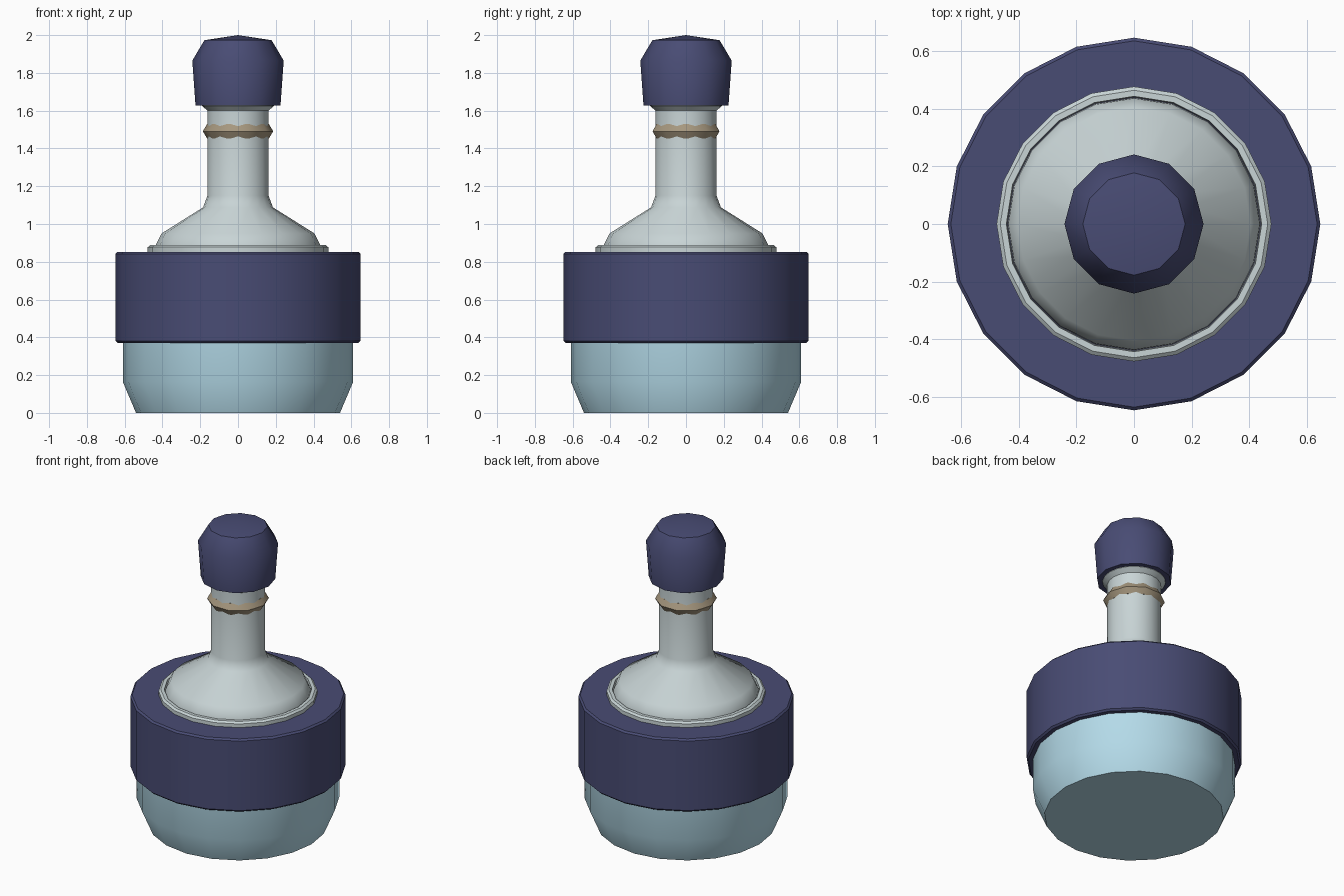
import bpy, bmesh, math

if "Cube" in bpy.data.objects:
    bpy.data.objects.remove(bpy.data.objects["Cube"])


def material(name, rgb):
    m = bpy.data.materials.new(name)
    m.diffuse_color = (*rgb, 1)
    m.use_nodes = True
    m.node_tree.nodes["Principled BSDF"].inputs["Base Color"].default_value = m.diffuse_color
    return m


NAVY = material("navy", (0.066, 0.072, 0.175))
BLUE = material("pale_blue", (0.46, 0.71, 0.82))
GLASS = material("pale_grey", (0.58, 0.66, 0.67))
TAN = material("tan", (0.38, 0.31, 0.21))


def lathe(name, profile, sides, mat, closed=False):
    """Revolve (radius, z) points around z; radius 0 gives a pole."""
    bm = bmesh.new()
    rings = []
    for r, z in profile:
        if r == 0:
            rings.append([bm.verts.new((0, 0, z))] * sides)
        else:
            rings.append([bm.verts.new((r * math.cos(2 * math.pi * i / sides),
                                        r * math.sin(2 * math.pi * i / sides), z))
                          for i in range(sides)])
    pairs = list(zip(rings, rings[1:]))
    if closed:
        pairs.append((rings[-1], rings[0]))
    for a, b in pairs:
        for i in range(sides):
            j = (i + 1) % sides
            bm.faces.new(list(dict.fromkeys((a[i], a[j], b[j], b[i]))))
    # flat end discs
    if not closed:
        for ring in (rings[0], rings[-1]):
            if ring[0] is not ring[1]:
                bm.faces.new(ring)
    bmesh.ops.recalc_face_normals(bm, faces=bm.faces)
    mesh = bpy.data.meshes.new(name)
    bm.to_mesh(mesh)
    bm.free()
    mesh.materials.append(mat)
    ob = bpy.data.objects.new(name, mesh)
    bpy.context.collection.objects.link(ob)
    bpy.ops.object.select_all(action='DESELECT')
    ob.select_set(True)
    bpy.context.view_layer.objects.active = ob
    bpy.ops.object.shade_smooth_by_angle(angle=math.radians(40))
    return ob


# Lower vessel
lathe("vessel_base", [(0.54, 0), (0.61, 0.165), (0.61, 0.6)], 20, BLUE)

# Wide band with small bevels
lathe("band", [(0.43, 0.37), (0.637, 0.37), (0.648, 0.381), (0.648, 0.842),
               (0.637, 0.853), (0.43, 0.853)], 20, NAVY, closed=True)

# Rim where the neck meets the band
lathe("shoulder_rim", [(0.44, 0.845), (0.478, 0.845), (0.478, 0.877),
                       (0.465, 0.888), (0.444, 0.888)], 20, GLASS, closed=True)

# Shoulder, neck and flared lip
lathe("neck", [(0.44, 0.84), (0.437, 0.885), (0.405, 0.95), (0.185, 1.088),
               (0.162, 1.15), (0.162, 1.60), (0.19, 1.625), (0.19, 1.66)],
      20, GLASS)

# Ten-sided ring around the neck
lathe("neck_ring", [(0.142 + 0.044 * math.cos(math.pi * k / 3),
                     1.491 + 0.044 * math.sin(math.pi * k / 3)) for k in range(6)],
      10, TAN, closed=True)

# Stopper
lathe("stopper", [(0.225, 1.628), (0.242, 1.865), (0.178, 1.973), (0, 2.0)], 12, NAVY)
